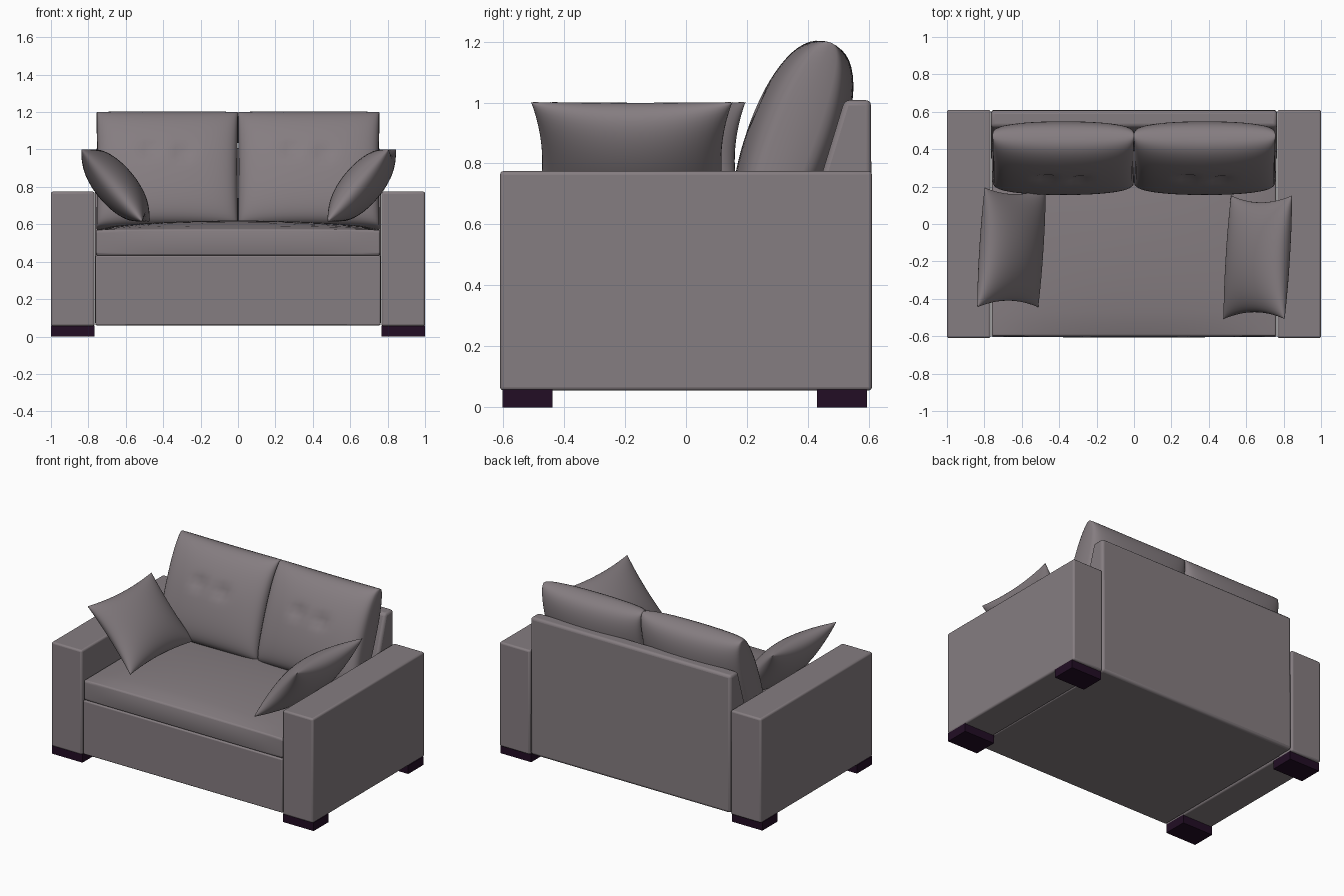
import bpy, bmesh, math
from mathutils import Vector

if "Cube" in bpy.data.objects:
    bpy.data.objects.remove(bpy.data.objects["Cube"])


def material(name, rgb):
    m = bpy.data.materials.new(name)
    m.diffuse_color = (*rgb, 1)
    m.use_nodes = True
    m.node_tree.nodes["Principled BSDF"].inputs["Base Color"].default_value = m.diffuse_color
    return m


FABRIC = material("mauve grey fabric", (0.235, 0.205, 0.218))
WOOD = material("dark plum wood", (0.016, 0.004, 0.018))


def finish(bm, name, mat, bevel=0.0, segments=3, angle=35):
    bmesh.ops.recalc_face_normals(bm, faces=bm.faces)
    me = bpy.data.meshes.new(name)
    bm.to_mesh(me)
    bm.free()
    me.materials.append(mat)
    ob = bpy.data.objects.new(name, me)
    bpy.context.collection.objects.link(ob)
    if bevel:
        b = ob.modifiers.new("soft edges", 'BEVEL')
        b.width, b.segments = bevel, segments
        b.limit_method, b.angle_limit = 'ANGLE', math.radians(30)
    bpy.ops.object.select_all(action='DESELECT')
    ob.select_set(True)
    bpy.context.view_layer.objects.active = ob
    bpy.ops.object.shade_smooth_by_angle(angle=math.radians(angle))
    return ob


def box_mesh(lo, hi):
    bm = bmesh.new()
    bmesh.ops.create_cube(bm, size=1)
    for v in bm.verts:
        v.co = [(a + b) / 2 + c * (b - a) for a, b, c in zip(lo, hi, v.co)]
    return bm


def cushion(name, centre, U, V, N, powers, pinches, dimples=()):
    """Pillow with a seam: half-size vectors U and V, half thickness N.
    powers: fullness towards the u ends, the bottom and the top."""
    centre, U, V, N = map(Vector, (centre, U, V, N))
    n = 28
    s = [math.sin(math.pi / 2 * (2 * i / n - 1)) for i in range(n + 1)]
    pu, p_bottom, p_top = powers
    bm = bmesh.new()
    for side in (1, -1):
        rows = []
        for v in s:
            row = []
            for u in s:
                t = (max(0.0, 1 - u * u) ** pu
                     * max(0.0, 1 - v * v) ** (p_bottom if v < 0 else p_top))
                if side > 0:
                    for du, dv in dimples:
                        t -= 0.16 * math.exp(-((u - du) ** 2 + (v - dv) ** 2) / 0.012)
                p = (centre + U * u * (1 - pinches[0] * (1 - v * v))
                     + V * v * (1 - pinches[1] * (1 - u * u)) + N * t * side)
                row.append(bm.verts.new(p))
            rows.append(row)
        for j in range(n):
            for i in range(n):
                bm.faces.new((rows[j][i], rows[j][i + 1],
                              rows[j + 1][i + 1], rows[j + 1][i]))
    bmesh.ops.remove_doubles(bm, verts=bm.verts, dist=0.0005)
    return finish(bm, name, FABRIC, angle=60)


# Arms and feet
for side, label in ((-1, "left"), (1, "right")):
    x0, x1 = sorted((side * 0.767, side * 1.0))
    finish(box_mesh((x0, -0.61, 0.055), (x1, 0.61, 0.775)), label + "_arm", FABRIC, 0.012)
    for y, end in ((-0.52, "front"), (0.512, "back")):
        finish(box_mesh((x0, y - 0.082, 0), (x1, y + 0.082, 0.058)),
               f"{end}_{label}_foot", WOOD)

# Base with front panel
finish(box_mesh((-0.763, -0.603, 0.06), (0.763, 0.5, 0.432)), "base", FABRIC, 0.008)

# Back rest: side profile with a leaning front face, extruded across
bm = bmesh.new()
profile = [(0.61, 0.06), (0.607, 1.008), (0.52, 1.008), (0.34, 0.42), (0.34, 0.06)]
face = bm.faces.new([bm.verts.new((-0.765, y, z)) for y, z in profile])
ext = bmesh.ops.extrude_face_region(bm, geom=[face])
for v in ext["geom"]:
    if isinstance(v, bmesh.types.BMVert):
        v.co.x = 0.765
finish(bm, "back_rest", FABRIC, 0.018)

# Seat cushion: box with a crowned top and a gently bulging front
bm = box_mesh((-0.76, -0.598, 0.434), (0.76, 0.42, 0.57))
bmesh.ops.subdivide_edges(bm, edges=bm.edges[:], cuts=15, use_grid_fill=True)
for v in bm.verts:
    u, w = v.co.x / 0.76, (v.co.y + 0.09) / 0.51
    h = (v.co.z - 0.434) / 0.136
    crown = max(0, (1 - u * u) * (1 - w * w)) ** 0.6
    v.co.z += max(0, h) * 0.05 * crown
    if w < -0.98:
        v.co.y -= 0.008 * 4 * h * (1 - h) * (1 - u ** 4)
finish(bm, "seat_cushion", FABRIC, 0.022, 4, 50)

# Back cushions, leaning back, with small tufts on the front
tilt = math.radians(20.5)
for side, label in ((-1, "left"), (1, "right")):
    cushion(label + "_back_cushion", (side * 0.378, 0.358, 0.888), (0.379, 0, 0),
            (0, 0.33 * math.sin(tilt), 0.33 * math.cos(tilt)),
            (0, -0.155 * math.cos(tilt), 0.155 * math.sin(tilt)),
            (0.2, 0.26, 0.4), (0.008, 0.01), [(-0.25, 0.2), (0.22, 0.15)])

# Throw pillows resting against the arms
for side, label, x, y, half in ((-1, "left", 0.655, -0.125, 0.32),
                                (1, "right", 0.662, -0.178, 0.33)):
    cushion(label + "_throw_pillow", (side * x, y, 0.808), (0.02, half, 0),
            (side * 0.163, 0, 0.193), (-side * 0.082, 0.004, 0.07),
            (0.5, 0.46, 0.46), (0.11, 0.09))
